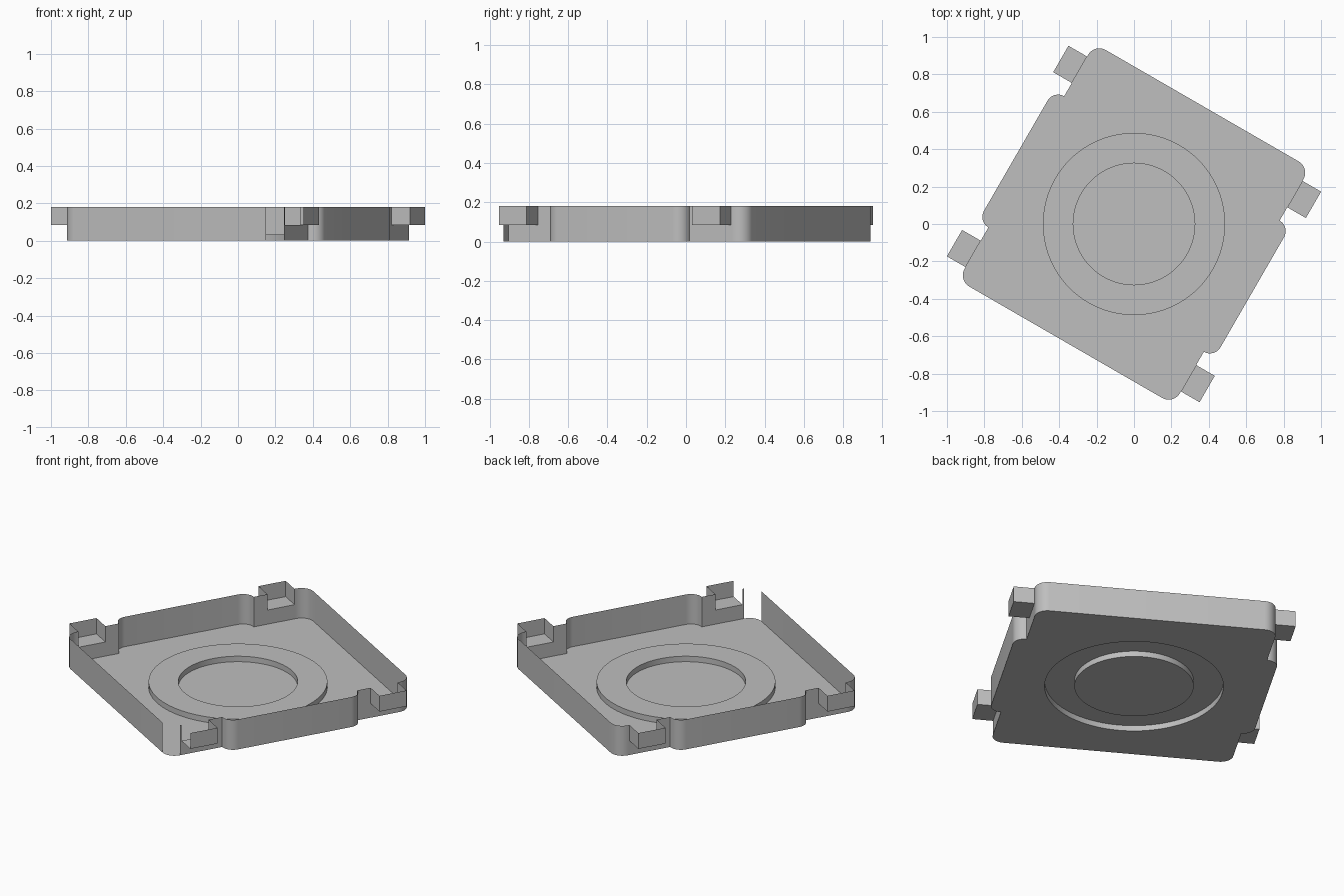
import bpy, bmesh, math
from mathutils import Matrix

if "Cube" in bpy.data.objects:
    bpy.data.objects.remove(bpy.data.objects["Cube"])

HEIGHT, TAB_Z, RING_Z = 0.18, 0.085, 0.033
SIDE, TAB_OUT, TAB_LOW, TAB_HIGH = 0.665, 0.78, 0.487, 0.65
RING_OUT, RING_IN = 0.487, 0.325
TURN = Matrix.Rotation(math.radians(-30), 4, "Z")

grey = bpy.data.materials.new("light grey")
grey.use_nodes = True
grey.diffuse_color = (0.52, 0.52, 0.52, 1)
grey.node_tree.nodes["Principled BSDF"].inputs["Base Color"].default_value = grey.diffuse_color


def finish(name, bm):
    """Turn the sheet mesh into a smooth-shaded object at the tray's angle."""
    bm.transform(TURN)
    mesh = bpy.data.meshes.new(name)
    bm.to_mesh(mesh)
    bm.free()
    mesh.materials.append(grey)
    obj = bpy.data.objects.new(name, mesh)
    bpy.context.collection.objects.link(obj)
    bpy.ops.object.select_all(action="DESELECT")
    obj.select_set(True)
    bpy.context.view_layer.objects.active = obj
    bpy.ops.object.shade_smooth_by_angle(angle=math.radians(35))


def arc(cx, cy, r, sweep=90, steps=10):
    return [(cx + r * math.cos(math.radians(sweep * i / steps)),
             cy + r * math.sin(math.radians(sweep * i / steps))) for i in range(steps + 1)]


def circle(bm, r, z):
    return [bm.verts.new((x, y, z)) for x, y in arc(0, 0, r, 360, 96)[:-1]]


def bridge(bm, low, high):
    for i in range(len(low)):
        j = (i + 1) % len(low)
        bm.faces.new((low[i], low[j], high[j], high[i]))


# Plan outline: one quarter, mirrored round the tray
quarter = (arc(SIDE, 0.34, 0.065) + [(SIDE, TAB_LOW), (SIDE, TAB_HIGH)]
           + arc(0.595, 0.66, 0.07))
outline = (quarter + [(-x, y) for x, y in reversed(quarter)]
           + [(-x, -y) for x, y in quarter] + [(x, -y) for x, y in reversed(quarter)])

# Floor with a round opening
bm = bmesh.new()
edges = []
for loop in ([bm.verts.new((x, y, 0)) for x, y in outline], circle(bm, RING_OUT, 0)):
    edges += [bm.edges.new((loop[i - 1], loop[i])) for i in range(len(loop))]
bmesh.ops.triangle_fill(bm, edges=edges, use_beauty=True, normal=(0, 0, 1))
finish("floor_plate", bm)

# Raised ring with the sunken disc inside it
bm = bmesh.new()
loops = [circle(bm, r, z) for r, z in
         ((RING_OUT, 0), (RING_OUT, RING_Z), (RING_IN, RING_Z), (RING_IN, 0))]
for low, high in zip(loops, loops[1:]):
    bridge(bm, low, high)
bm.faces.new(loops[-1])
finish("raised_ring", bm)

# Thin outer wall: lowered at the tab openings, open at one corner
bm = bmesh.new()
for i, a in enumerate(outline):
    b = outline[(i + 1) % len(outline)]
    mx, my = (a[0] + b[0]) / 2, (a[1] + b[1]) / 2
    if mx > 0.595 and my < -0.66:
        continue
    top = TAB_Z if abs(mx) < 0.67 and TAB_LOW < abs(my) < TAB_HIGH else HEIGHT
    bm.faces.new([bm.verts.new(p) for p in
                  ((*a, 0), (*b, 0), (*b, top), (*a, top))])
bmesh.ops.remove_doubles(bm, verts=bm.verts, dist=0.0005)
finish("outer_wall", bm)


# Pocket tabs: floor, outer face and two sides, open above and inward
def tab(name, sx, sy, far_side=True):
    bm = bmesh.new()
    plan = [(SIDE, TAB_LOW), (TAB_OUT, TAB_LOW), (TAB_OUT, TAB_HIGH), (SIDE, TAB_HIGH)]
    low = [bm.verts.new((x * sx, y * sy, TAB_Z)) for x, y in plan]
    high = [bm.verts.new((x * sx, y * sy, HEIGHT)) for x, y in plan]
    bm.faces.new(low[::-1])
    for i in range(3 if far_side else 2):
        bm.faces.new((low[i], low[i + 1], high[i + 1], high[i]))
    if sx * sy < 0:
        bmesh.ops.reverse_faces(bm, faces=bm.faces)
    bmesh.ops.delete(bm, geom=[v for v in bm.verts if not v.link_faces], context="VERTS")
    finish(name, bm)


tab("back_left_tab", 1, 1)
tab("back_right_tab", -1, 1)
tab("front_right_tab", -1, -1)
tab("front_left_tab", 1, -1, far_side=False)
